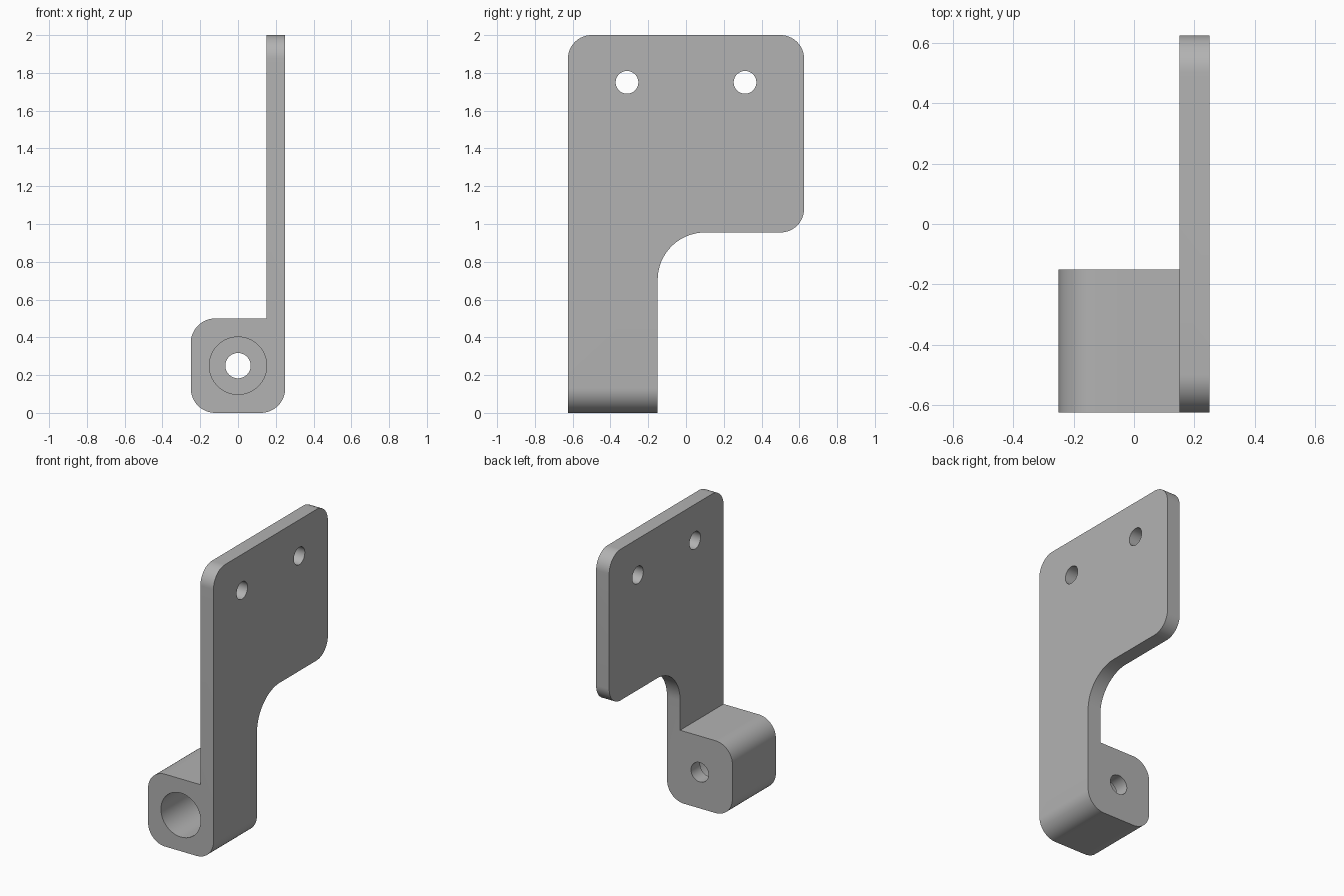
import bpy, bmesh
from math import pi, cos, sin
from mathutils import Vector, Matrix

cube = bpy.data.objects.get("Cube")
if cube:
    bpy.data.objects.remove(cube)

grey = bpy.data.materials.new("plain grey")
grey.use_nodes = True
colour = (0.448, 0.448, 0.448, 1)
grey.diffuse_color = colour
grey.node_tree.nodes["Principled BSDF"].inputs["Base Color"].default_value = colour


def rounded(corners, steps=16):
    """Outline from (u, v, fillet radius) right-angle corners."""
    out = []
    n = len(corners)
    for i, (u, v, r) in enumerate(corners):
        p = Vector((u, v))
        if r == 0:
            out.append(p)
            continue
        a = (Vector(corners[i - 1][:2]) - p).normalized() * r
        b = (Vector(corners[(i + 1) % n][:2]) - p).normalized() * r
        for k in range(steps + 1):
            t = k / steps * pi / 2
            out.append(p + a * (1 - sin(t)) + b * (1 - cos(t)))
    return out


def prism(name, outline, place, start, end):
    """Extrude an outline; place maps (u, v, depth) to a position."""
    bm = bmesh.new()
    face = bm.faces.new([bm.verts.new(place(p.x, p.y, start)) for p in outline])
    new = bmesh.ops.extrude_face_region(bm, geom=[face])["geom"]
    shift = Vector(place(0, 0, end)) - Vector(place(0, 0, start))
    bmesh.ops.translate(bm, vec=shift, verts=[g for g in new if isinstance(g, bmesh.types.BMVert)])
    bmesh.ops.recalc_face_normals(bm, faces=bm.faces)
    mesh = bpy.data.meshes.new(name)
    bm.to_mesh(mesh)
    bm.free()
    mesh.materials.append(grey)
    ob = bpy.data.objects.new(name, mesh)
    bpy.context.collection.objects.link(ob)
    return ob


def circle(u, v, r, n=64):
    return [Vector((u + r * cos(2 * pi * k / n), v + r * sin(2 * pi * k / n))) for k in range(n)]


def along_x(u, v, d):
    return (d, u, v)


def along_y(u, v, d):
    return (u, d, v)


# Front silhouette: rounded pivot block with a thin upright plate
bracket = prism("bracket", rounded([
    (-0.25, 0, 0.13), (0.25, 0, 0.13), (0.25, 2, 0), (0.15, 2, 0),
    (0.15, 0.5, 0), (-0.25, 0.5, 0.13)]), along_y, -0.625, 0.625)

# Side silhouette: wide mounting panel on a narrow leg
side = prism("side_profile_cutter", rounded([
    (-0.625, -0.1, 0), (-0.15, -0.1, 0), (-0.15, 0.955, 0.25),
    (0.625, 0.955, 0.125), (0.625, 2, 0.125), (-0.625, 2, 0.125)]), along_x, -0.4, 0.4)

# Screw holes in the panel, and a stepped bore through the block
cutters = [(side, 'INTERSECT')]
for label, y in (("front", -0.3125), ("back", 0.3125)):
    cutters.append((prism(label + "_screw_hole_cutter", circle(y, 1.75, 0.06), along_x, 0, 0.4), 'DIFFERENCE'))
cutters.append((prism("wide_bore_cutter", circle(0, 0.25, 0.152), along_y, -0.8, -0.25), 'DIFFERENCE'))
cutters.append((prism("narrow_bore_cutter", circle(0, 0.25, 0.067), along_y, -0.7, 0), 'DIFFERENCE'))

bpy.ops.object.select_all(action='DESELECT')
bracket.select_set(True)
bpy.context.view_layer.objects.active = bracket
for cutter, operation in cutters:
    mod = bracket.modifiers.new(cutter.name, 'BOOLEAN')
    mod.operation = operation
    mod.solver = 'EXACT'
    mod.object = cutter
    bpy.ops.object.modifier_apply(modifier=mod.name)
    bpy.data.objects.remove(cutter)

bpy.ops.object.shade_smooth_by_angle(angle=pi / 6)
